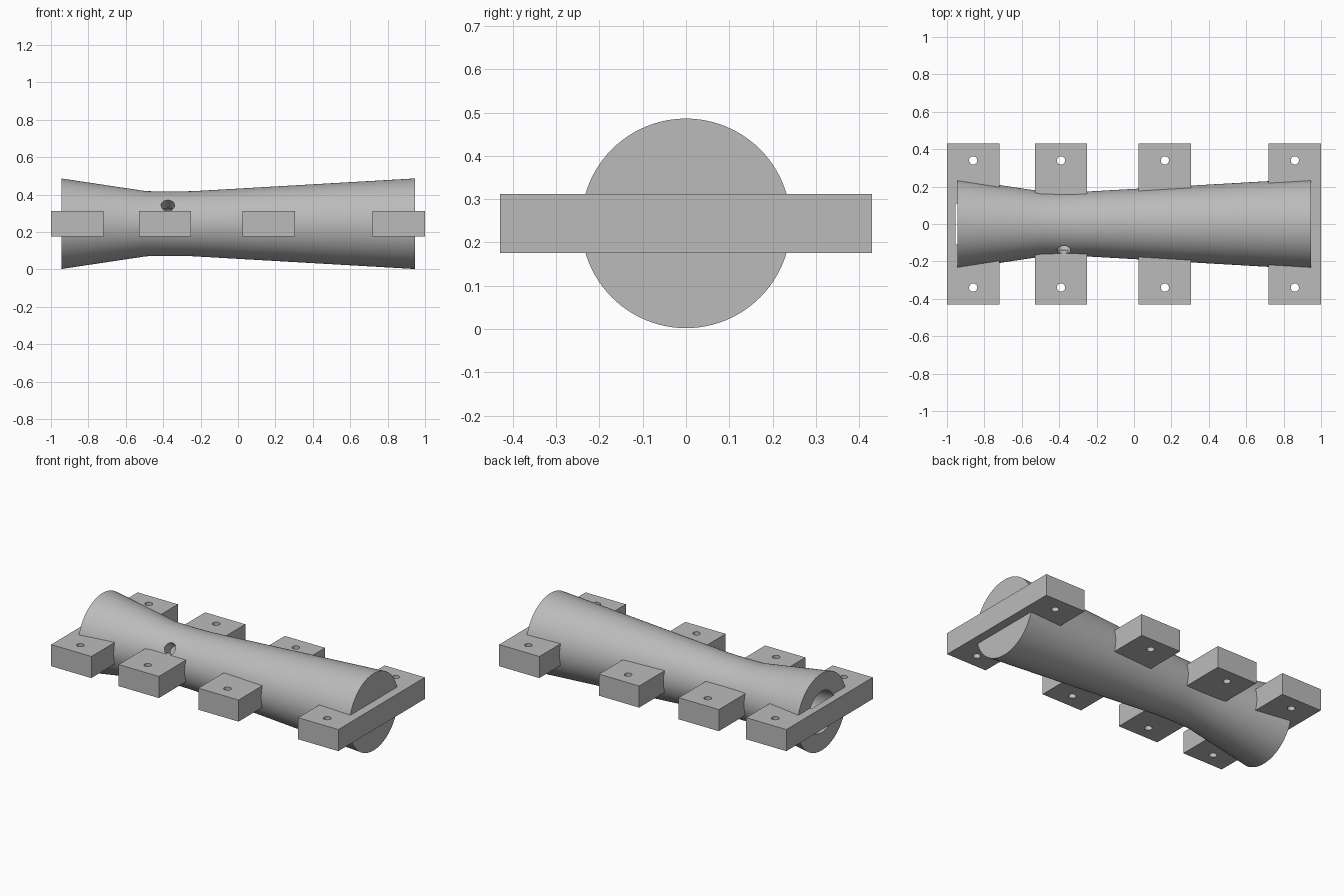
import bpy, bmesh, math
from mathutils import Vector, Matrix

cube = bpy.data.objects.get("Cube")
if cube:
    bpy.data.objects.remove(cube, do_unlink=True)

AXIS_Z = 0.244
BAR_H = 0.136
BAR_W = 0.28

grey = bpy.data.materials.new("plain grey")
grey.use_nodes = True
COLOR = (0.5, 0.5, 0.5, 1)
grey.diffuse_color = COLOR
grey.node_tree.nodes["Principled BSDF"].inputs["Base Color"].default_value = COLOR


def add_object(name, bm):
    bmesh.ops.recalc_face_normals(bm, faces=bm.faces)
    mesh = bpy.data.meshes.new(name)
    bm.to_mesh(mesh)
    bm.free()
    mesh.materials.append(grey)
    obj = bpy.data.objects.new(name, mesh)
    bpy.context.collection.objects.link(obj)
    return obj


def lathe(name, profile, sides=96):
    """Closed solid of revolution about the long axis from (x, radius) pairs."""
    bm = bmesh.new()
    rings = []
    for x, r in profile:
        angles = [2 * math.pi * i / sides for i in range(sides)]
        rings.append([bm.verts.new((x, r * math.cos(a), AXIS_Z + r * math.sin(a)))
                      for a in angles])
    for a, b in zip(rings, rings[1:]):
        for i in range(sides):
            j = (i + 1) % sides
            bm.faces.new((a[i], a[j], b[j], b[i]))
    bm.faces.new(rings[0])
    bm.faces.new(rings[-1])
    return add_object(name, bm)


def block(name, x, y0, y1):
    bm = bmesh.new()
    size = Matrix.Diagonal((BAR_W, y1 - y0, BAR_H, 1))
    place = Matrix.Translation((x, (y0 + y1) / 2, AXIS_Z))
    bmesh.ops.create_cube(bm, size=1, matrix=place @ size)
    return add_object(name, bm)


def rod(name, start, end, radius, sides=32):
    start, end = Vector(start), Vector(end)
    turn = (end - start).to_track_quat('Z', 'Y').to_matrix().to_4x4()
    bm = bmesh.new()
    bmesh.ops.create_cone(bm, cap_ends=True, segments=sides, radius1=radius,
                          radius2=radius, depth=(end - start).length,
                          matrix=Matrix.Translation((start + end) / 2) @ turn)
    return add_object(name, bm)


def select_only(obj):
    bpy.ops.object.select_all(action='DESELECT')
    obj.select_set(True)
    bpy.context.view_layer.objects.active = obj


def cut(obj, cutters):
    select_only(obj)
    for cutter in cutters:
        mod = obj.modifiers.new("cut", 'BOOLEAN')
        mod.operation = 'DIFFERENCE'
        mod.solver = 'EXACT'
        mod.object = cutter
        bpy.ops.object.modifier_apply(modifier=mod.name)
    bpy.ops.object.shade_smooth_by_angle(angle=math.radians(30))


# Waisted tube body, its blind bore and the angled side port
body = lathe("tube_body", [(-0.945, 0.242), (-0.49, 0.174), (-0.36, 0.172),
                           (-0.24, 0.174), (0.945, 0.242)])
bore = lathe("bore_cutter", [(-0.955, 0.13), (-0.945, 0.13), (-0.49, 0.1),
                             (-0.24, 0.1), (0.65, 0.13)])
tilt = math.radians(35)
port = rod("port_cutter", (-0.375, 0, AXIS_Z),
           (-0.375, -0.3 * math.cos(tilt), AXIS_Z + 0.3 * math.sin(tilt)), 0.036)
cut(body, [bore, port])

helpers = [bore, port]


def bolt_cutter(x, y):
    helper = rod("bolt_cutter", (x, y, 0), (x, y, 0.5), 0.022)
    helpers.append(helper)
    return helper


# Full-width end bars; the bore enters only the open end
for name, x, extra in (("open_end_bar", -0.86, [bore]), ("closed_end_bar", 0.86, [])):
    bar = block(name, x, -0.43, 0.43)
    cut(bar, extra + [bolt_cutter(x, y) for y in (-0.34, 0.34)])

# Side lugs in mirrored pairs
for label, x, inner in (("waist", -0.39, 0.14), ("middle", 0.165, 0.15)):
    for side, s in (("left_row", 1), ("right_row", -1)):
        y0, y1 = sorted((s * inner, s * 0.43))
        lug = block(f"{label}_lug_{side}", x, y0, y1)
        cut(lug, [bolt_cutter(x, s * 0.34)])

for helper in helpers:
    bpy.data.objects.remove(helper, do_unlink=True)
